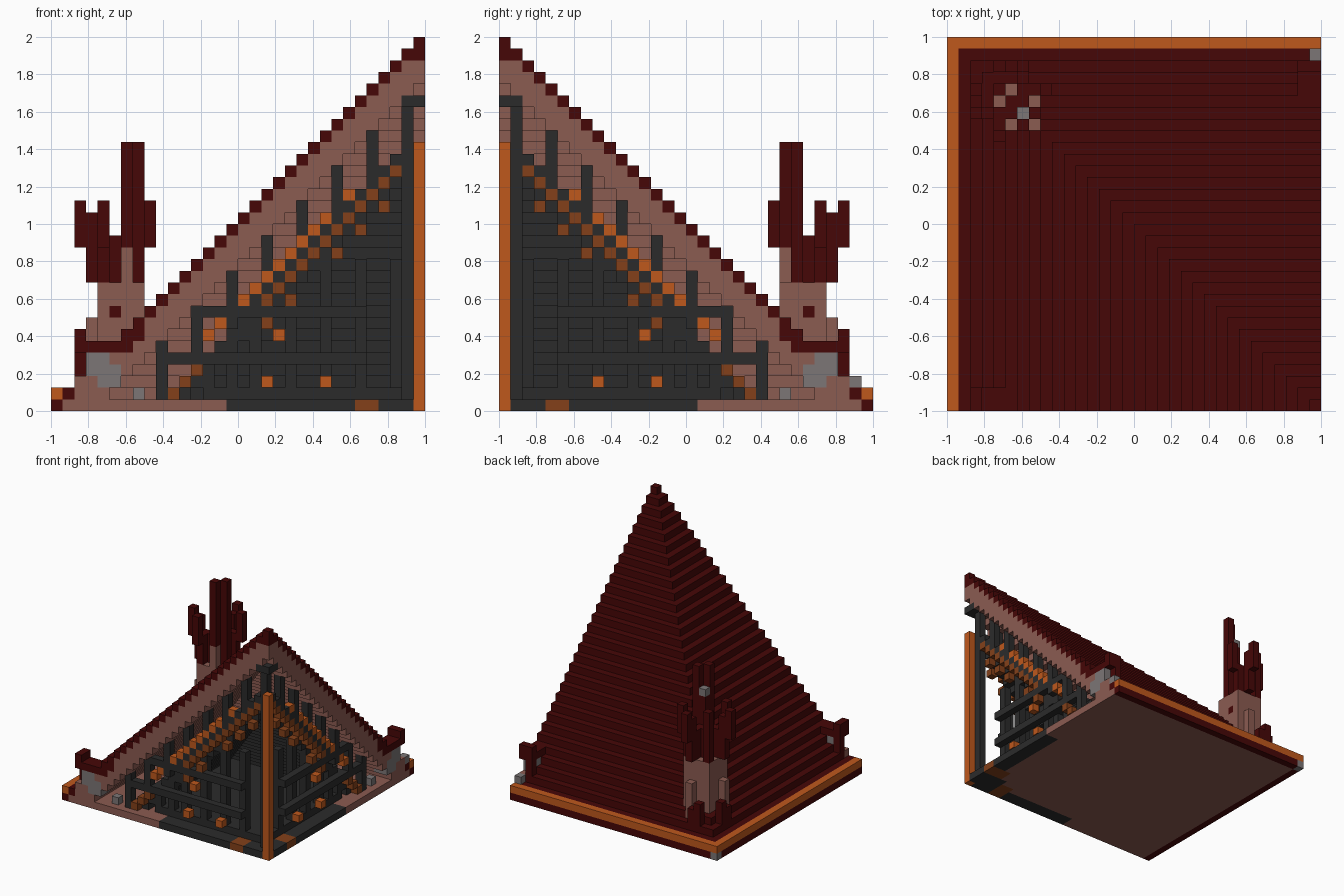
import bpy
import bmesh
from mathutils import Vector

if "Cube" in bpy.data.objects:
    bpy.data.objects.remove(bpy.data.objects["Cube"])

N = 32                      # cells along each side
V = 2 / N                   # cell size


def material(name, rgb):
    m = bpy.data.materials.new(name)
    m.use_nodes = True
    m.diffuse_color = (*rgb, 1)
    m.specular_intensity = 0
    bsdf = m.node_tree.nodes["Principled BSDF"]
    bsdf.inputs["Base Color"].default_value = (*rgb, 1)
    bsdf.inputs["Roughness"].default_value = 1
    bsdf.inputs["Specular IOR Level"].default_value = 0
    return m


RED = material("dark red", (0.061, 0.002, 0.002))
PINK = material("dusty pink", (0.26, 0.106, 0.083))
GREY = material("charcoal", (0.024, 0.024, 0.024))
ORANGE = material("orange", (0.52, 0.098, 0.012))
RUST = material("rust", (0.23, 0.051, 0.01))
STONE = material("stone grey", (0.2, 0.18, 0.18))

# Cells are (a, b, z): a counts from the left edge, b from the back edge.
grid, colours = {}, {}


def box(part, mat, a, b, z, mirror=True):
    """Fill inclusive cell ranges, mirrored over the diagonal by default."""
    colours[part] = mat
    span = lambda r: range(r[0], r[1] + 1) if isinstance(r, tuple) else (r,)
    for i in span(a):
        for j in span(b):
            for k in span(z):
                grid[i, j, k] = part
                if mirror:
                    grid[j, i, k] = part


END = N - 1

# Floor slab, inner floor and edge trim
box("floor", PINK, (0, END), (0, END), 0)
box("inner_floor", GREY, (13, 29), (13, 29), 1)
box("floor_border", GREY, (15, END), (30, END), 0)
for i in range(24, N):
    for j in range(24, N):
        if i + j >= 56:
            box("floor_border", GREY, i, j, 0)
box("floor_inlay", RUST, (26, 27), (29, END), 0)
box("base_edge", RED, 0, (0, END), 0)
box("base_lip", ORANGE, 0, (0, END), 1)
box("corner_stone", STONE, 0, 0, 0)

# Dark inner lining, then the stepped roof with its underside
for k in range(1, 21):
    box("inner_lining", GREY, (k + 9, min(k + 10, 29)), (k + 9, 29), k)
for k in range(1, END):
    box("roof_underside", PINK, (k + 1, min(k + 3, END)), (k + 1, END), k)
for k in range(1, N):
    box("roof_steps", RED, k, (k, END), k)
box("roof_steps", RED, END, END, 30)

# Rafters hanging under the roof at the open sides
for i in range(9, 28, 3):
    box("rafters", GREY, i, 30, (max(1, i - 8), i - 4))
box("rafters", GREY, (30, END), (30, END), 26)
box("rafters", GREY, 30, 30, (1, 26))

# Sloping rails along the open sides
for i in range(10, 30):
    if i < 13 or i > 17:
        box("lower_rail", RUST, i, 30, i - 9)
    if i > 15:
        box("rail_core", GREY, i, 30, i - 8)
for i in (16, 17, 18, 19, 20, 21, 22, 23, 25):
    box("upper_rail", ORANGE, i, 30, i - 7)
for i in (20, 24, 26, 28):
    box("rail_brackets", RUST, i, 30, i - 11)

# Fence: posts and horizontal beams
for i in (13, 15, 17, 20, 23, 26):
    box("fence_posts", GREY, i, 29, (1, min(12, i - 10)))
box("fence_beams", GREY, (12, 26), 30, 8)
box("fence_beams", GREY, (10, 26), 30, 4)
for i, k in ((13, 6), (14, 7), (19, 6), (18, 2), (23, 2)):
    box("lamps", ORANGE, i, 30, k)
box("fence_braces", RUST, 18, 30, 7)

# Corner post under the peak
box("corner_post", ORANGE, END, END, (0, 22))

# Small porches at the ends of the roof edges
box("porch_stone", STONE, (3, 4), (30, END), (2, 4))
box("porch_stone", STONE, 5, (30, END), (2, 3))
box("porch_stone", STONE, 7, 30, 1)
box("porch_base", PINK, (2, 4), END, 1)
box("porch_base", PINK, (2, 3), END, 2)
box("porch_beam", RED, (2, 6), (30, END), 5)
box("porch_beam", RED, 2, (30, END), 6)
box("porch_beam", RED, (6, 7), (30, END), 6)
box("porch_post", RED, 2, 30, (2, 4))
box("loose_stone", STONE, END, 1, 2, mirror=False)

# Tree trunk on the back slope
box("tree_trunk", PINK, (4, 7), (4, 7), (4, 10))
box("tree_trunk", PINK, 3, 6, (3, 7))
box("tree_trunk", PINK, 6, 7, (11, 13))
box("tree_roots", RED, 2, 4, (2, 5))
box("tree_roots", RED, 5, 2, (2, 4))
box("tree_knot", RED, 5, 7, 8)

# Tree branches
for i, j, low, high in ((6, 7, 14, 22), (4, 4, 11, 17), (3, 6, 11, 16),
                        (2, 6, 14, 17), (4, 8, 14, 17), (4, 7, 11, 14),
                        (4, 6, 11, 14), (5, 5, 11, 14), (5, 6, 11, 14),
                        (6, 6, 11, 18)):
    box("tree_branches", RED, i, j, (low, high))
box("tree_branches", RED, 7, 6, (11, 13), mirror=False)
box("tree_heart", STONE, 6, 6, 19)

# Turn cells into meshes, keeping only exposed faces
DIRS = [Vector(d) for d in ((1, 0, 0), (-1, 0, 0), (0, 1, 0),
                            (0, -1, 0), (0, 0, 1), (0, 0, -1))]


def place(p):
    return Vector((p.x * V - 1, 1 - p.y * V, p.z * V))


for part, mat in colours.items():
    bm = bmesh.new()
    for cell, owner in grid.items():
        if owner != part:
            continue
        mid = Vector(cell) + Vector((0.5, 0.5, 0.5))
        for d in DIRS:
            if tuple(int(c) for c in Vector(cell) + d) in grid:
                continue
            u = Vector((d.y, d.z, d.x)) / 2
            w = d.cross(u)
            ring = [mid + d / 2 + s * u + t * w
                    for s, t in ((-1, -1), (-1, 1), (1, 1), (1, -1))]
            bm.faces.new([bm.verts.new(place(p)) for p in ring])
    bmesh.ops.remove_doubles(bm, verts=bm.verts, dist=V / 100)
    mesh = bpy.data.meshes.new(part)
    bm.to_mesh(mesh)
    bm.free()
    mesh.materials.append(mat)
    bpy.context.collection.objects.link(bpy.data.objects.new(part, mesh))
